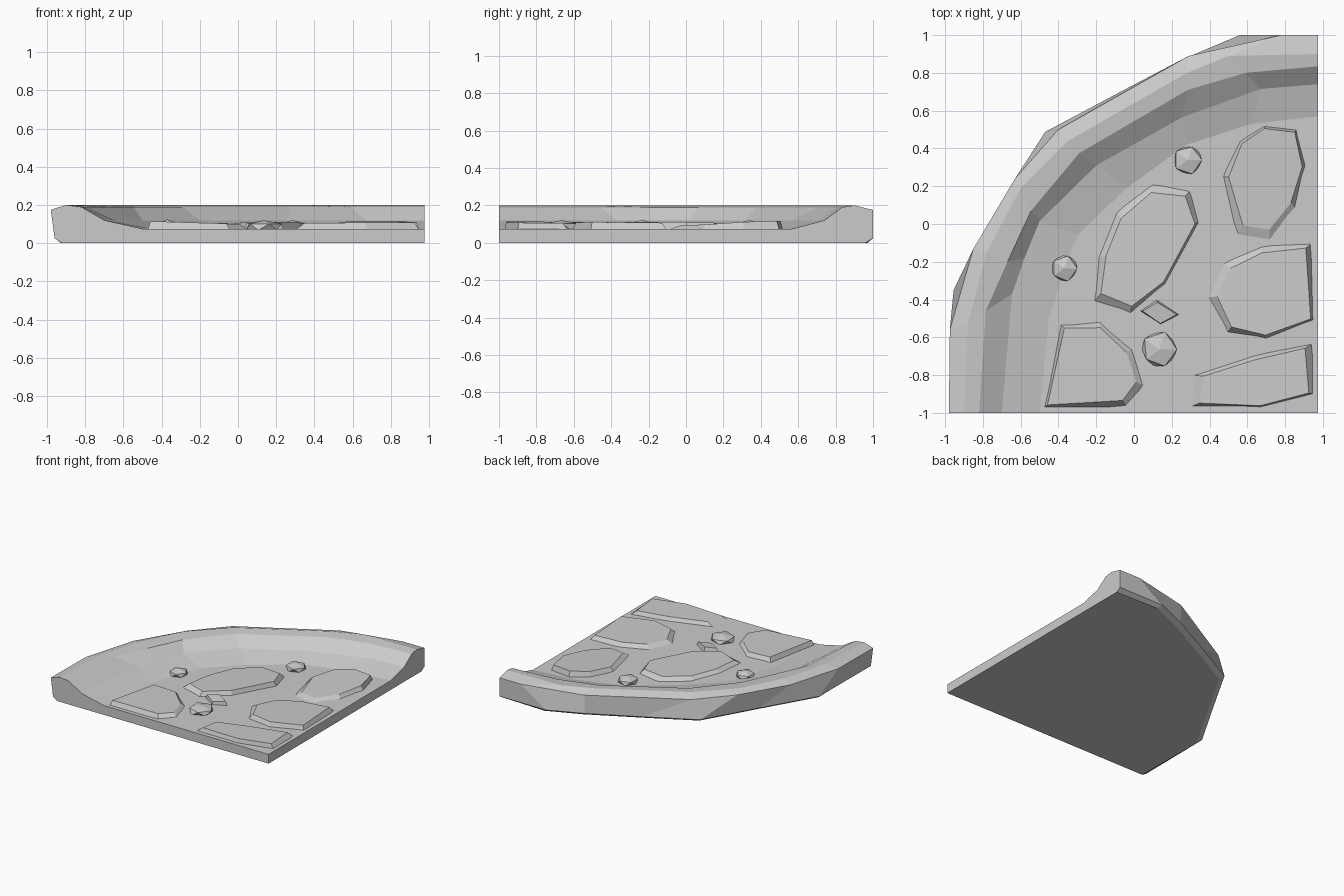
import bpy, bmesh, math, random
from mathutils import Vector

if "Cube" in bpy.data.objects:
    bpy.data.objects.remove(bpy.data.objects["Cube"])

random.seed(4)
EDGE_X, EDGE_Y, FLOOR = 0.975, -1.0, 0.075


def finish(name, bm):
    bmesh.ops.recalc_face_normals(bm, faces=bm.faces)
    me = bpy.data.meshes.new(name)
    bm.to_mesh(me)
    bm.free()
    ob = bpy.data.objects.new(name, me)
    bpy.context.collection.objects.link(ob)
    return ob


# Curved kerb: contour lines sweep from the front edge to the right edge
base = [(-.96, -1), (-.955, -.35), (-.71, .07), (-.47, .488), (-.09, .69),
        (.29, .886), (.56, 1), (.975, 1)]
outer = [(-.98, -1), (-.975, -.56), (-.85, -.13), (-.63, .24), (-.40, .50),
         (.29, .89), (.78, 1), (.975, 1)]
crest = [(-.90, -1), (-.88, -.53), (-.78, -.15), (-.60, .19), (-.35, .44),
         (.28, .80), (.50, .89), (.975, .90)]
lip = [(-.82, -1), (-.785, -.46), (-.67, -.2), (-.545, .07), (-.29, .375),
       (.285, .71), (.59, .80), (.975, .835)]
slope = [(-.70, -1), (-.645, -.37), (-.58, -.18), (-.50, .015), (-.20, .31),
         (.255, .565), (.67, .715), (.975, .74)]
foot = [(-.50, -1), (-.45, -.5), (-.38, -.27), (-.30, -.06), (-.04, .19),
        (.28, .42), (.62, .53), (.975, .57)]


def inset(pts, d):
    out = [(x + d * .7, y - d * .7) for x, y in pts]
    out[0] = (pts[0][0] + d, EDGE_Y)
    out[-1] = (EDGE_X, pts[-1][1] - d)
    return out


levels = [(inset(base, .04), 0), (base, .025), (outer, .175), (crest, .2),
          (lip, .19), (slope, .12), (foot, FLOOR)]
bm = bmesh.new()
rows = [[bm.verts.new((x, y, z)) for x, y in pts] for pts, z in levels]
for a, b in zip(rows, rows[1:]):
    for i in range(len(a) - 1):
        bm.faces.new((a[i], a[i + 1], b[i + 1], b[i]))
low = bm.verts.new((EDGE_X, EDGE_Y, 0))
top = bm.verts.new((EDGE_X, EDGE_Y, FLOOR))
bm.faces.new(rows[-1] + [top])                    # path floor
bm.faces.new(rows[0] + [low])                     # underside
bm.faces.new([r[0] for r in rows] + [top, low])   # front cut
bm.faces.new([r[-1] for r in rows] + [top, low])  # right cut
finish("path_corner", bm)


# Paving slabs: steep on the side facing `drop`, sinking into the floor opposite
def slab(name, pts, drop, tilt=.012):
    bm = bmesh.new()
    c = sum((Vector(p) for p in pts), Vector((0, 0))) / len(pts)
    d = Vector(drop).normalized()
    lower, upper = [], []
    for p in pts:
        r = Vector(p) - c
        facing = r.normalized().dot(d)
        q = c + r * (.86 + .09 * facing)
        z = .105 + tilt * facing * .7
        lower.append(bm.verts.new((p[0], p[1], FLOOR - .01)))
        upper.append(bm.verts.new((q.x, q.y, z)))
    n = len(pts)
    for i in range(n):
        j = (i + 1) % n
        bm.faces.new((lower[i], lower[j], upper[j], upper[i]))
    bm.faces.new(upper)
    bm.faces.new(lower)
    finish(name, bm)


slab("slab_front_right", [(.295, -.97), (.305, -.8), (.64, -.69), (.95, -.63),
     (.95, -.9), (.67, -.97)], (.6, -1), .005)
slab("slab_right", [(.38, -.39), (.465, -.2), (.68, -.11), (.94, -.1),
     (.95, -.51), (.7, -.61), (.49, -.58)], (1, -.5), .008)
slab("slab_back_right", [(.465, .25), (.56, .44), (.69, .52), (.86, .5),
     (.91, .31), (.86, .08), (.72, -.11), (.54, -.08)], (.2, 1), .018)
slab("slab_middle", [(-.2, -.18), (-.1, .07), (.1, .22), (.3, .18),
     (.345, .01), (.165, -.32), (-.02, -.48), (-.22, -.42)], (1, -.4), .01)
slab("slab_front_left", [(-.475, -.97), (-.39, -.53), (-.18, -.51),
     (0, -.66), (.06, -.86), (-.04, -.97)], (-1, -.3), .015)
slab("slab_chip", [(.03, -.46), (.12, -.4), (.24, -.48), (.14, -.53)], (0, -1), -.01)


# Loose faceted pebbles
for i, (x, y, r) in enumerate([(.285, .34, .085), (-.37, -.235, .078), (.135, -.665, .105)]):
    bm = bmesh.new()
    bmesh.ops.create_icosphere(bm, subdivisions=1, radius=1)
    for v in bm.verts:
        k = random.uniform(.9, 1.05)
        v.co = Vector((x + v.co.x * r * k, y + v.co.y * r * k, .085 + v.co.z * .038 * k))
    finish(f"pebble_{i + 1}", bm)
